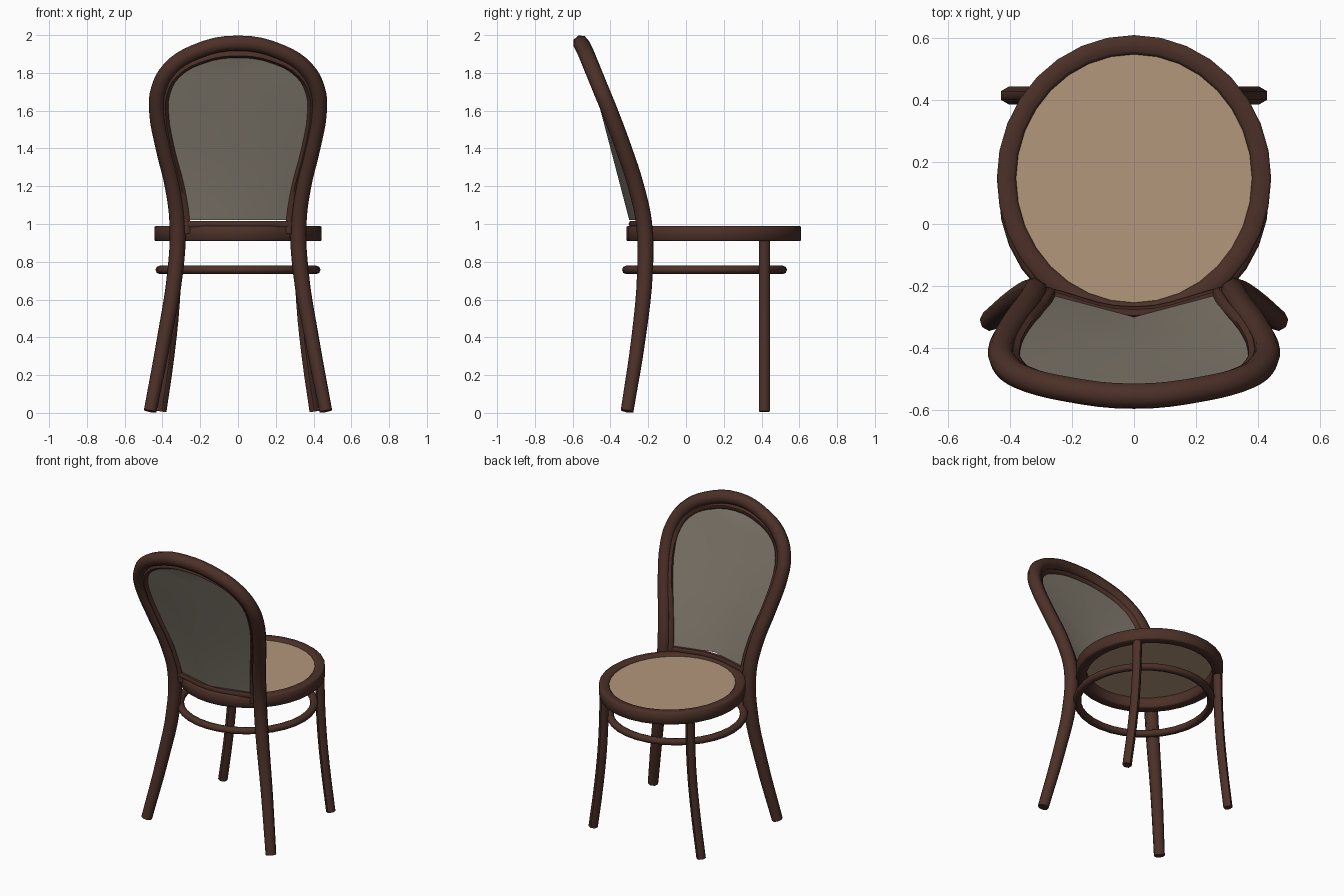
import bpy, bmesh, math

if "Cube" in bpy.data.objects:
    bpy.data.objects.remove(bpy.data.objects["Cube"])


def material(name, rgb):
    m = bpy.data.materials.new(name)
    m.diffuse_color = (*rgb, 1)
    m.use_nodes = True
    m.node_tree.nodes["Principled BSDF"].inputs["Base Color"].default_value = m.diffuse_color
    return m


WOOD = material("dark_wood", (0.072, 0.030, 0.021))
CANE = material("tan_cane", (0.45, 0.31, 0.20))
MESH = material("grey_backing", (0.225, 0.197, 0.158))


def tube(name, pts, depth=1.0, sides_res=2, steps=4):
    """Smooth rod through points (x, y, z, radius)."""
    cu = bpy.data.curves.new(name, 'CURVE')
    cu.dimensions = '3D'
    cu.bevel_depth = depth
    cu.bevel_resolution = sides_res
    cu.use_fill_caps = True
    cu.resolution_u = steps
    sp = cu.splines.new('BEZIER')
    sp.bezier_points.add(len(pts) - 1)
    for bp, (x, y, z, r) in zip(sp.bezier_points, pts):
        bp.co = (x, y, z)
        bp.radius = r
        bp.handle_left_type = bp.handle_right_type = 'AUTO'
    cu.materials.append(WOOD)
    ob = bpy.data.objects.new(name, cu)
    bpy.context.collection.objects.link(ob)
    bpy.ops.object.select_all(action='DESELECT')
    ob.select_set(True)
    bpy.context.view_layer.objects.active = ob
    bpy.ops.object.convert(target='MESH')
    bpy.ops.object.shade_smooth_by_angle(angle=math.radians(60))
    return bpy.context.object


def finish(name, bm, mat, smooth=True):
    bmesh.ops.recalc_face_normals(bm, faces=bm.faces)
    me = bpy.data.meshes.new(name)
    bm.to_mesh(me)
    bm.free()
    me.materials.append(mat)
    for p in me.polygons:
        p.use_smooth = smooth
    ob = bpy.data.objects.new(name, me)
    bpy.context.collection.objects.link(ob)
    return ob


def ring(name, cy, rx, ry, profile, n=32):
    """Sweep a closed (offset, z) profile around an ellipse."""
    bm = bmesh.new()
    loops = []
    for i in range(n):
        a = 2 * math.pi * i / n
        loops.append([bm.verts.new(((rx + o) * math.cos(a), cy + (ry + o) * math.sin(a), z))
                      for o, z in profile])
    k = len(profile)
    for i in range(n):
        p, q = loops[i], loops[(i + 1) % n]
        for j in range(k):
            bm.faces.new((p[j], q[j], q[(j + 1) % k], p[(j + 1) % k]))
    return finish(name, bm, WOOD)


def mirrored(half):
    """Extend a right half path, ending on x = 0, to the left side."""
    return half + [(-x, y, z, r) for x, y, z, r in half[-2::-1]]


# Seat rim with softened square section, and its woven panel
ring("seat_rim", 0.147, 0.443, 0.463,
     [(0, 0.915), (0, 0.984), (-0.008, 0.990), (-0.052, 0.990),
      (-0.062, 0.980), (-0.064, 0.915), (-0.056, 0.910), (-0.006, 0.910)])
bm = bmesh.new()
bmesh.ops.create_circle(bm, cap_ends=True, segments=32, radius=1)
for v in bm.verts:
    v.co = (v.co.x * 0.384, 0.147 + v.co.y * 0.402, 0.978)
finish("seat_panel", bm, CANE, False)

# Stretcher hoop under the seat
ring("stretcher_hoop", 0.098, 0.412, 0.412,
     [(0.025 * math.cos(k * math.pi / 4), 0.757 + 0.023 * math.sin(k * math.pi / 4))
      for k in range(8)])

# Rear legs and back arch in one bent rod
arch = [(0.465, -0.312, 0.009, 0.034), (0.390, -0.251, 0.40, 0.038),
        (0.332, -0.217, 0.75, 0.042), (0.320, -0.222, 1.00, 0.043),
        (0.345, -0.265, 1.20, 0.043), (0.393, -0.330, 1.40, 0.043),
        (0.428, -0.405, 1.60, 0.043), (0.419, -0.450, 1.71, 0.043),
        (0.360, -0.495, 1.82, 0.043), (0.225, -0.532, 1.91, 0.043),
        (0, -0.556, 1.957, 0.043)]
tube("back_frame", mirrored(arch))

# Thin inner hoop holding the back panel
inner = [(0.270, -0.222, 0.95, 0.02), (0.273, -0.228, 1.02, 0.02),
         (0.302, -0.270, 1.20, 0.02), (0.354, -0.335, 1.40, 0.02),
         (0.386, -0.410, 1.60, 0.02), (0.376, -0.452, 1.70, 0.02),
         (0.325, -0.490, 1.79, 0.02), (0.200, -0.522, 1.865, 0.02),
         (0, -0.540, 1.900, 0.02)]
tube("back_inner_hoop", mirrored(inner), sides_res=1, steps=3)
tube("back_crossbar", mirrored([(0.29, -0.222, 1.0, 0.019), (0, -0.286, 1.0, 0.019)]),
     sides_res=1, steps=5)

# Back panel, folded backwards along its centre line
bm = bmesh.new()
rows = []
for x, y, z, _ in inner[1:-1]:
    mid = min(y, -0.295 - (z - 1) * 0.262)
    rows.append([bm.verts.new(c) for c in ((-x, y, z), (0, mid, z), (x, y, z))])
for a, b in zip(rows, rows[1:]):
    for j in (0, 1):
        bm.faces.new((a[j], a[j + 1], b[j + 1], b[j]))
tip = bm.verts.new(inner[-1][:3])
for j in (0, 1):
    bm.faces.new((rows[-1][j], rows[-1][j + 1], tip))
finish("back_panel", bm, MESH)

# Front legs, splayed outwards at the foot
for side, s in (("left", -1), ("right", 1)):
    tube("front_leg_" + side,
         [(s * 0.404, 0.415, 0.007, 0.029), (s * 0.362, 0.415, 0.30, 0.029),
          (s * 0.332, 0.415, 0.60, 0.029), (s * 0.320, 0.415, 0.93, 0.029)],
         sides_res=1, steps=3)
